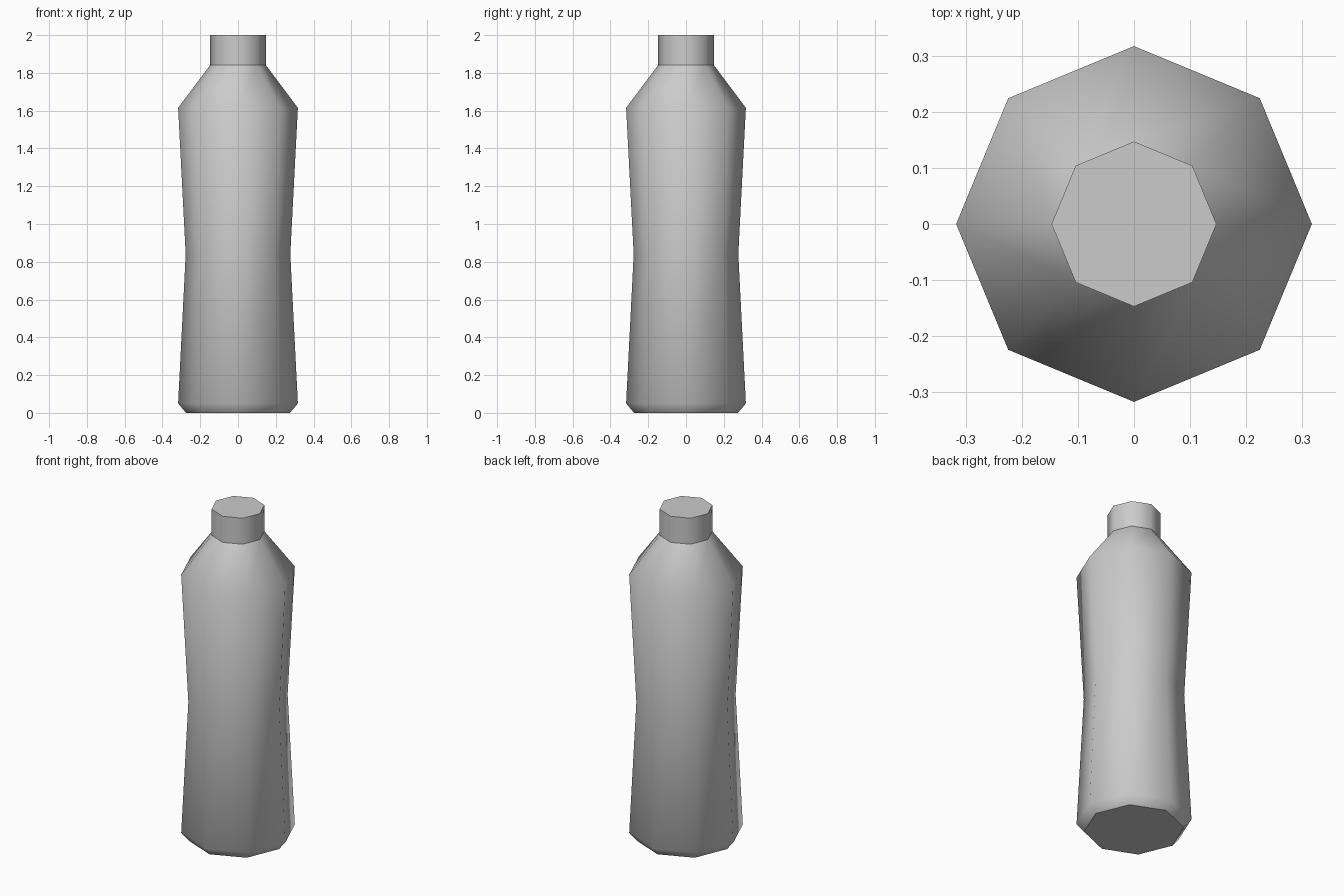
import bpy
import bmesh
from math import cos, sin, pi, radians

SIDES = 8

default = bpy.data.objects.get("Cube")
if default:
    bpy.data.objects.remove(default, do_unlink=True)

# Single plain grey for the whole bottle
grey = bpy.data.materials.new("light_grey")
grey.use_nodes = True
colour = (0.6, 0.6, 0.6, 1.0)
grey.diffuse_color = colour
grey.node_tree.nodes["Principled BSDF"].inputs["Base Color"].default_value = colour


def lathe(name, profile, smooth_angle):
    """Turn (radius, height) points into a closed, capped eight-sided solid."""
    bm = bmesh.new()
    rings = []
    for radius, z in profile:
        angles = [2 * pi * i / SIDES for i in range(SIDES)]
        rings.append([bm.verts.new((radius * cos(a), radius * sin(a), z)) for a in angles])
    for low, high in zip(rings, rings[1:]):
        for i in range(SIDES):
            j = (i + 1) % SIDES
            bm.faces.new((low[i], low[j], high[j], high[i]))
    bm.faces.new(rings[0][::-1])
    bm.faces.new(rings[-1])
    # Crisp rims around the flat ends
    for edge in bm.edges:
        if any(len(face.verts) == SIDES for face in edge.link_faces):
            edge.smooth = False
    mesh = bpy.data.meshes.new(name)
    bm.to_mesh(mesh)
    bm.free()
    mesh.materials.append(grey)
    obj = bpy.data.objects.new(name, mesh)
    bpy.context.collection.objects.link(obj)
    bpy.ops.object.select_all(action="DESELECT")
    obj.select_set(True)
    bpy.context.view_layer.objects.active = obj
    bpy.ops.object.shade_smooth_by_angle(angle=radians(smooth_angle), keep_sharp_edges=True)
    return obj


# Waisted body with chamfered foot and sloping shoulder
lathe("bottle_body", [(0.275, 0), (0.317, 0.05), (0.277, 0.84), (0.317, 1.615), (0.147, 1.842)], 60)

# Screw cap
lathe("bottle_cap", [(0.147, 1.842), (0.147, 2.0)], 60)
